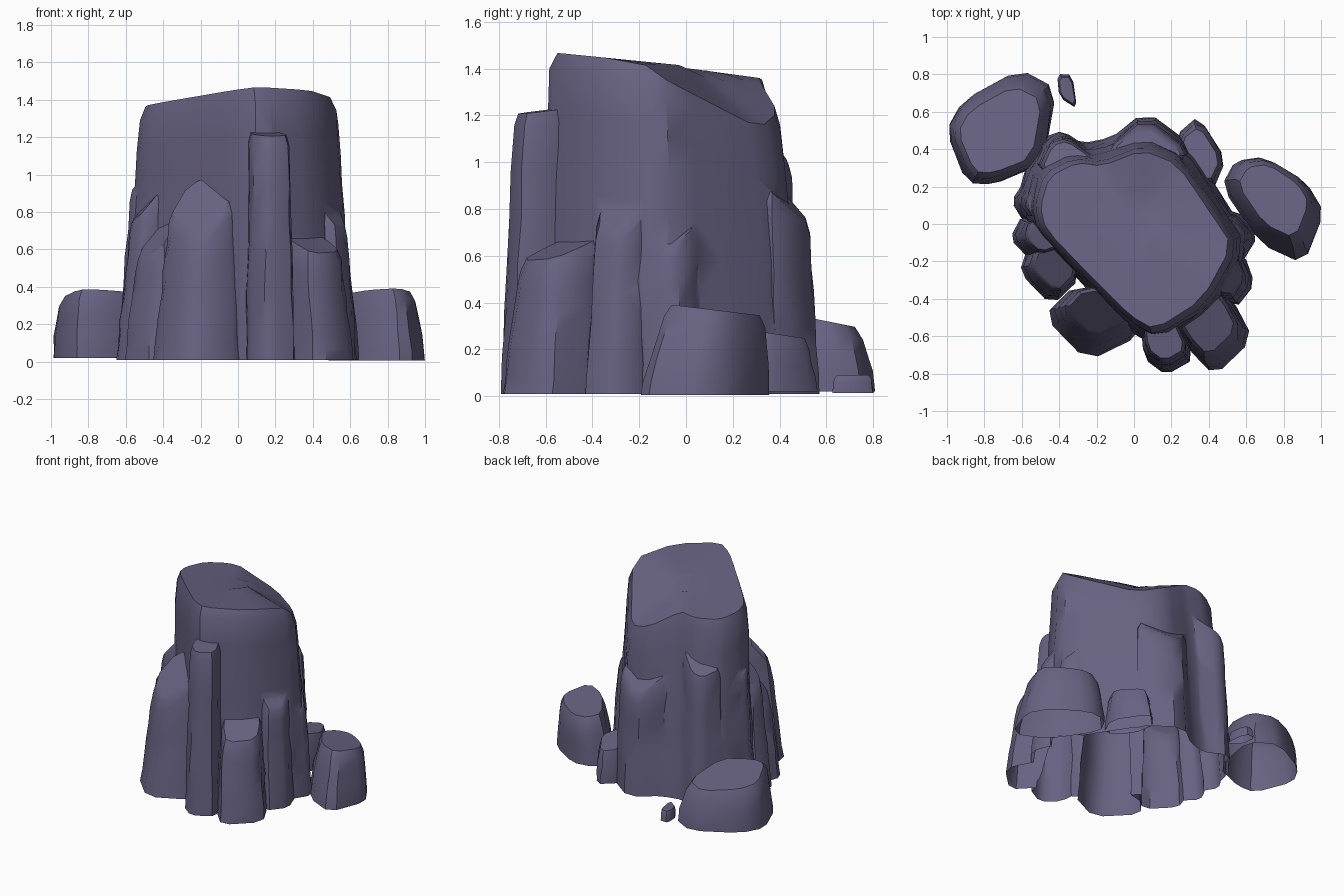
import bpy, bmesh, random, math
from mathutils import Vector

if "Cube" in bpy.data.objects:
    bpy.data.objects.remove(bpy.data.objects["Cube"])

random.seed(4)
stone = bpy.data.materials.new("purple_grey_stone")
stone.diffuse_color = (0.137, 0.122, 0.222, 1)
stone.use_nodes = True
stone.node_tree.nodes["Principled BSDF"].inputs["Base Color"].default_value = stone.diffuse_color


def soften(pts, k=0.2):
    """Cut each corner of an outline into two points."""
    out = []
    for i, p in enumerate(pts):
        a, b = pts[i - 1], pts[(i + 1) % len(pts)]
        out += [p.lerp(a, k), p.lerp(b, k)]
    return out


def rock(name, base, top, height, edge=0.05, lip=0.13, levels=6, jitter=0.006, belly=0.0):
    """Loft from a base outline to a top outline, capped by a height function."""
    base, top = soften(base), soften(top)
    n = len(base)
    mid = sum(top, Vector((0, 0))) / n
    z0 = -0.02 - random.random() * 0.01
    bm = bmesh.new()
    rings = []
    # Side rings, with slight irregularity
    for l in range(levels + 1):
        t = l / levels
        ring = []
        for a, b in zip(base, top):
            p = mid + (a.lerp(b, t) - mid) * (1 + belly * 4 * t * (1 - t))
            if 0 < l < levels:
                p += Vector((random.uniform(-1, 1), random.uniform(-1, 1))) * jitter
            ring.append(bm.verts.new((p.x, p.y, z0 + (height(b) - edge - z0) * t)))
        rings.append(ring)
    # Rounded lip and top surface
    for s in (1 - lip, 0.75, 0.5, 0.25):
        pts = [mid + (b - mid) * s for b in top]
        rings.append([bm.verts.new((p.x, p.y, height(p))) for p in pts])
    for r, q in zip(rings, rings[1:]):
        for i in range(n):
            j = (i + 1) % n
            bm.faces.new((r[i], r[j], q[j], q[i]))
    bm.faces.new(rings[-1])
    bm.faces.new(rings[0][::-1])
    bmesh.ops.recalc_face_normals(bm, faces=bm.faces)
    me = bpy.data.meshes.new(name)
    bm.to_mesh(me)
    bm.free()
    me.materials.append(stone)
    ob = bpy.data.objects.new(name, me)
    bpy.context.collection.objects.link(ob)
    return ob


def rib(name, outer, z, s, slope):
    """Column: outer corners, closed toward the centre; the cap rises inward."""
    outer = [Vector(p) for p in outer]
    base = outer + [outer[-1] * 0.65, outer[0] * 0.65]
    anchor = (base[-1] + base[-2]) / 2
    top = [anchor + (p - anchor) * s for p in base]
    c = sum(top, Vector((0, 0))) / len(top)
    inward = -c.normalized() * slope
    return rock(name, base, top, lambda p: z + (p - c).dot(inward))


def boulder(name, pts, anchor, s, z, tilt, **kw):
    pts, a = [Vector(p) for p in pts], Vector(anchor)
    top = [a + (p - a) * s for p in pts]
    return rock(name, pts, top, lambda p: z - tilt * (p.y - a.y), belly=0.03, levels=4, **kw)


def finish(ob, floor):
    """Cut the shell open at the ground and shade it."""
    bm = bmesh.new()
    bm.from_mesh(ob.data)
    bmesh.ops.bisect_plane(bm, geom=bm.verts[:] + bm.edges[:] + bm.faces[:], plane_co=(0, 0, floor),
                           plane_no=(0, 0, 1), clear_inner=True)
    bm.to_mesh(ob.data)
    bm.free()
    bpy.ops.object.select_all(action='DESELECT')
    ob.select_set(True)
    bpy.context.view_layer.objects.active = ob
    bpy.ops.object.shade_smooth_by_angle(angle=math.radians(38))


def summit(p):
    """Plateau high at the front, folding down to the back right."""
    y = p.y - 0.02
    fold = max(0, min(0.84 * p.x + 0.54 * y, 0.4 * p.x + 0.91 * y))
    return 1.41 - 0.1 * y - 0.07 * max(0, 0.1 - p.x) - 0.65 * fold


# Main rock mass, flared toward the ground
plateau = [Vector(p) for p in (
    (0.12, -0.6), (0.39, -0.43), (0.56, -0.12), (0.44, 0.06), (0.25, 0.34), (0.05, 0.42),
    (-0.18, 0.33), (-0.32, 0.35), (-0.48, 0.27), (-0.53, 0.1), (-0.5, -0.03), (-0.24, -0.3), (-0.02, -0.52))]
foot = [Vector((p.x * 1.15 - 0.01, p.y * 1.18 + 0.045)) for p in plateau]
main = rock("main_rock", foot, plateau, summit, edge=0.07, lip=0.06, levels=8, belly=0.015)

# Columns around the sides
parts = [
    rib("front_column", [(0.05, -0.72), (0.17, -0.81), (0.33, -0.72)], 1.22, 0.82, 0.12),
    rib("front_right_column", [(0.28, -0.66), (0.43, -0.82), (0.64, -0.62), (0.53, -0.4)], 0.65, 0.82, 0.4),
    rib("right_front_column", [(0.54, -0.46), (0.65, -0.32), (0.59, -0.16)], 0.85, 0.8, 1.3),
    rib("right_column", [(0.57, -0.22), (0.67, -0.06), (0.55, 0.08)], 0.75, 0.8, 1.0),
    rib("back_column", [(0.33, 0.41), (0.06, 0.61), (-0.18, 0.41)], 0.89, 0.87, 1.0),
    rib("back_left_column", [(-0.22, 0.39), (-0.38, 0.5), (-0.48, 0.47), (-0.56, 0.3)], 1.06, 0.85, 0.7),
    rib("left_back_column", [(-0.57, 0.26), (-0.66, 0.12), (-0.59, 0.01)], 1.0, 0.75, 1.0),
    rib("left_column", [(-0.6, 0.05), (-0.67, -0.08), (-0.55, -0.2)], 0.85, 0.74, 1.2),
    rib("left_front_column", [(-0.57, -0.12), (-0.62, -0.26), (-0.44, -0.44)], 0.66, 0.78, 1.2),
    rib("front_left_column", [(-0.49, -0.5), (-0.25, -0.74), (0.04, -0.6)], 0.85, 0.72, 1.3)]

# Merge the columns into one hollow shell
for p in parts:
    m = main.modifiers.new(p.name, 'BOOLEAN')
    m.operation, m.solver, m.object = 'UNION', 'EXACT', p
    bpy.ops.object.select_all(action='DESELECT')
    bpy.context.view_layer.objects.active = main
    bpy.ops.object.modifier_apply(modifier=m.name)
    bpy.data.objects.remove(p)
finish(main, 0.01)

# Loose boulders
finish(boulder("left_boulder", [(-1.01, 0.5), (-0.89, 0.22), (-0.76, 0.21), (-0.48, 0.32), (-0.41, 0.73),
                                (-0.61, 0.83), (-0.92, 0.66)], (-0.75, 0.43), 0.86, 0.355, 0.2), 0.02)
finish(boulder("right_boulder", [(0.46, 0.2), (0.67, -0.11), (0.91, -0.22), (1.02, 0.06), (0.93, 0.21), (0.7, 0.36),
                                 (0.54, 0.34)], (0.76, 0.28), 0.78, 0.35, 0.12), 0.005)
finish(boulder("back_right_boulder", [(0.22, 0.48), (0.26, 0.3), (0.42, 0.17), (0.5, 0.34), (0.35, 0.58)],
               (0.35, 0.36), 0.84, 0.27, 0.15), 0.02)
finish(boulder("pebble", [(-0.41, 0.8), (-0.4, 0.68), (-0.3, 0.61), (-0.33, 0.8)],
               (-0.36, 0.71), 0.9, 0.09, 0, edge=0.015, jitter=0.003), 0.015)
